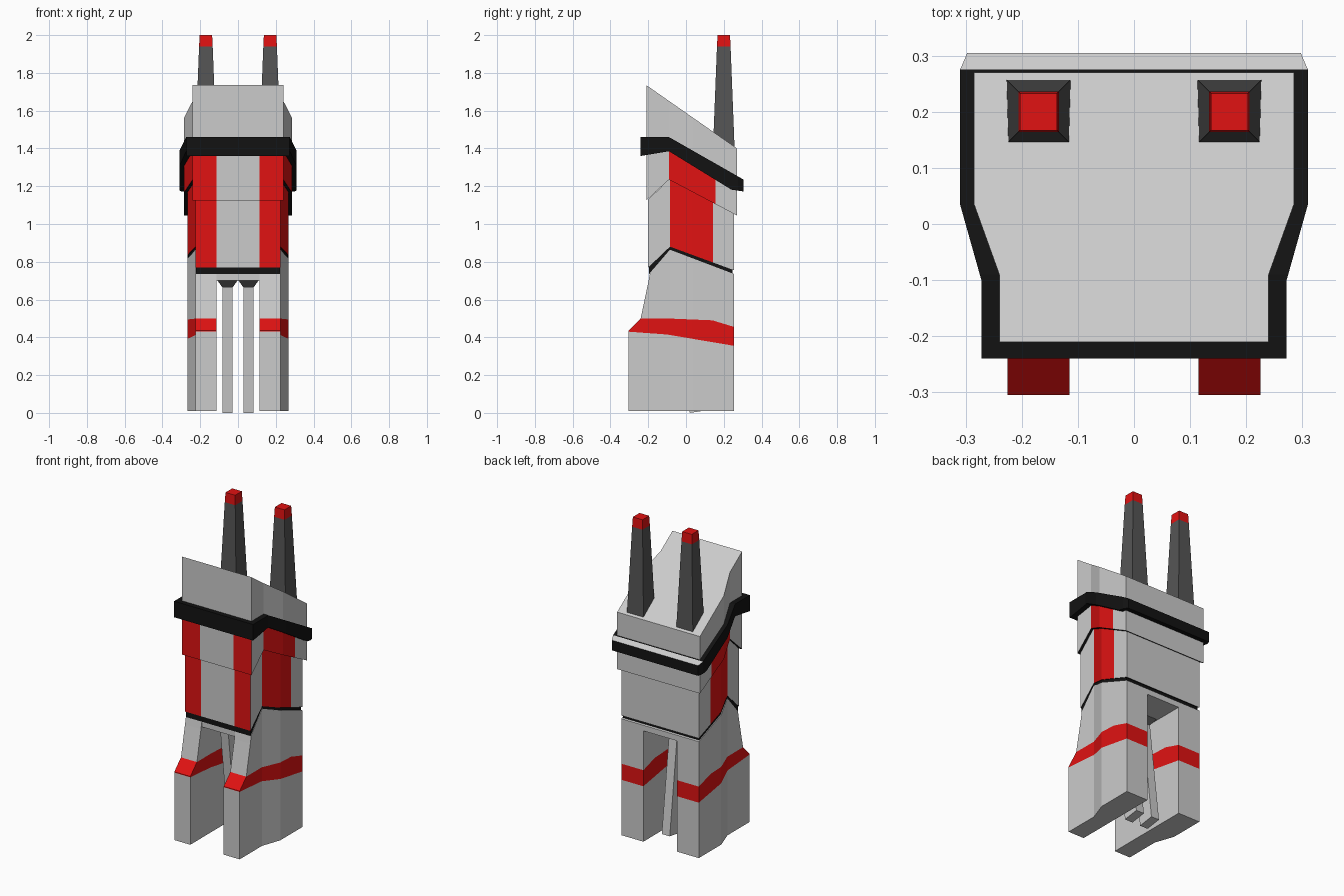
import bpy, bmesh

if "Cube" in bpy.data.objects:
    bpy.data.objects.remove(bpy.data.objects["Cube"])


def material(name, colour):
    m = bpy.data.materials.new(name)
    m.diffuse_color = (*colour, 1)
    m.use_nodes = True
    m.node_tree.nodes["Principled BSDF"].inputs["Base Color"].default_value = m.diffuse_color
    return m


GREY = material("light_grey", (0.55, 0.55, 0.55))
RED = material("red", (0.75, 0.006, 0.006))
BLACK = material("black", (0.006, 0.006, 0.006))
DARK = material("dark_grey", (0.09, 0.09, 0.09))
MATS = [GREY, RED, BLACK, DARK]


def interp(profile, y):
    for (a, va), (b, vb) in zip(profile, profile[1:]):
        if y <= b + 1e-6:
            return va + (vb - va) * (y - a) / (b - a)
    return profile[-1][1]


def finish(name, bm, pick):
    bmesh.ops.remove_doubles(bm, verts=bm.verts, dist=1e-5)
    bmesh.ops.dissolve_degenerate(bm, edges=bm.edges, dist=1e-5)
    bmesh.ops.recalc_face_normals(bm, faces=bm.faces)
    for f in bm.faces:
        f.material_index = MATS.index(pick(f.calc_center_median(), f.normal))
    me = bpy.data.meshes.new(name)
    bm.to_mesh(me)
    bm.free()
    for m in MATS:
        me.materials.append(m)
    ob = bpy.data.objects.new(name, me)
    bpy.context.collection.objects.link(ob)
    return ob


def block(name, width, bottom, top, columns, pick, cuts=()):
    """Solid running along y; half width, bottom and top are (y, value) profiles."""
    y0, y1 = top[0][0], top[-1][0]
    ys = sorted({y for p in (width, bottom, top) for y, _ in p if y0 <= y <= y1} | set(cuts))
    bm = bmesh.new()
    rings = []
    for y in ys:
        xs = columns(interp(width, y))
        low = [bm.verts.new((x, y, interp(bottom, y))) for x in xs]
        high = [bm.verts.new((x, y, interp(top, y))) for x in xs]
        rings.append(low + high[::-1])
    n = len(rings[0])
    for a, b in zip(rings, rings[1:]):
        for i in range(n):
            j = (i + 1) % n
            bm.faces.new((a[i], a[j], b[j], b[i]))
    for r in (rings[0], rings[-1]):
        for i in range(n // 2 - 1):
            bm.faces.new((r[i], r[i + 1], r[n - 2 - i], r[n - 1 - i]))
    return finish(name, bm, pick)


def frustum(name, low, high, pick):
    """Four-sided taper between two (x0, x1, y0, y1, z_front, z_back) rectangles."""
    bm = bmesh.new()
    rings = [[bm.verts.new(p) for p in ((x0, y0, za), (x1, y0, za), (x1, y1, zb), (x0, y1, zb))]
             for x0, x1, y0, y1, za, zb in (low, high)]
    for r in rings:
        bm.faces.new(r)
    for i in range(4):
        j = (i + 1) % 4
        bm.faces.new((rings[0][i], rings[0][j], rings[1][j], rings[1][i]))
    return finish(name, bm, pick)


def plain(m):
    return lambda c, n: m


def full(w):
    return [-w, w]


def panels(w):
    return [-w, -0.115, 0.115, w]


def striped(stripe_end, underside):
    """Red front corners and side panels, grey elsewhere."""
    def pick(c, n):
        if n.z < -0.5:
            return underside
        if n.y < -0.8 and abs(n.z) < 0.3 and abs(c.x) > 0.115:
            return RED
        if abs(n.x) > 0.7 and -0.09 < c.y < stripe_end:
            return RED
        return GREY
    return pick


# Upper body and sloping roof
upper_w = [(-0.21, 0.24), (-0.09, 0.24), (0.035, 0.285), (0.27, 0.285)]
seam = [(-0.21, 1.41), (-0.09, 1.41), (0.27, 1.22)]
block("roof_block", upper_w, seam, [(-0.21, 1.735), (0.27, 1.4)], full, plain(GREY))
block("upper_body", upper_w, [(-0.21, 1.125), (-0.09, 1.235), (0.27, 1.045)], seam,
      panels, striped(0.155, BLACK), cuts=[0.155])

# Thick black belt with a pale ledge at the back
block("belt", [(-0.24, 0.272), (-0.1, 0.272), (0.035, 0.31), (0.275, 0.31), (0.305, 0.297)],
      [(-0.24, 1.36), (-0.09, 1.385), (0.24, 1.182), (0.305, 1.172)],
      [(-0.24, 1.46), (-0.09, 1.46), (0.305, 1.235)], full,
      lambda c, n: GREY if n.z > 0.5 and c.y > 0.275 else BLACK)

# Lower body and the black waist line below it
lower_w = [(-0.2, 0.225), (-0.085, 0.225), (0.035, 0.267), (0.255, 0.267)]
block("lower_body", lower_w, [(-0.2, 0.77), (-0.085, 0.88), (0.255, 0.755)],
      [(-0.2, 1.13), (-0.085, 1.24), (0.255, 1.06)], panels, striped(0.142, BLACK), cuts=[0.142])
block("waist", [(-0.195, 0.223), (-0.085, 0.223), (0.035, 0.262), (0.245, 0.262)],
      [(-0.195, 0.735), (-0.085, 0.862), (0.245, 0.738)],
      [(-0.195, 0.778), (-0.085, 0.884), (0.245, 0.762)], full, plain(BLACK))

# Pelvis between the legs
hip_top = [(-0.19, 0.742), (-0.085, 0.864), (0.255, 0.735)]
block("pelvis", [(-0.19, 0.115), (0.255, 0.115)], [(-0.19, 0.7), (0.255, 0.7)],
      hip_top, full, plain(GREY))

# Per-side parts: legs, inner struts and towers
leg_w = [(-0.305, 0.225), (-0.085, 0.225), (0.035, 0.267), (0.255, 0.267)]
stripe_low = [(-0.305, 0.43), (-0.1, 0.415), (0.255, 0.355)]
stripe_top = [(-0.305, 0.435), (-0.24, 0.5), (-0.1, 0.5), (0.14, 0.49), (0.255, 0.455)]
for s, side in ((1, "right"), (-1, "left")):
    def cols(w, s=s):
        return [s * 0.115, s * w]

    def span(a, b, s=s):
        return (s * a, s * b)

    block(f"foot_{side}", leg_w, [(-0.305, 0.01), (0.255, 0.01)], stripe_low, cols, plain(GREY))
    block(f"leg_stripe_{side}", leg_w, stripe_low, stripe_top, cols, plain(RED))
    block(f"thigh_{side}", leg_w, stripe_top,
          [(-0.24, 0.5), (-0.2, 0.69)] + hip_top, cols, plain(GREY))
    frustum(f"strut_{side}", (*span(0.028, 0.083), 0.02, 0.12, 0.0, 0.015),
            (*span(0.028, 0.083), -0.06, 0.04, 0.67, 0.67), plain(GREY))
    frustum(f"strut_socket_{side}", (*span(0.028, 0.083), -0.06, 0.04, 0.665, 0.665),
            (*span(0.003, 0.108), -0.09, 0.07, 0.7, 0.7), plain(DARK))
    frustum(f"tower_{side}", (*span(0.112, 0.228), 0.142, 0.258, 1.38, 1.38),
            (*span(0.134, 0.206), 0.164, 0.236, 1.94, 1.94), plain(DARK))
    frustum(f"tower_tip_{side}", (*span(0.134, 0.206), 0.164, 0.236, 1.94, 1.94),
            (*span(0.137, 0.203), 0.167, 0.233, 2.0, 2.0), plain(RED))
